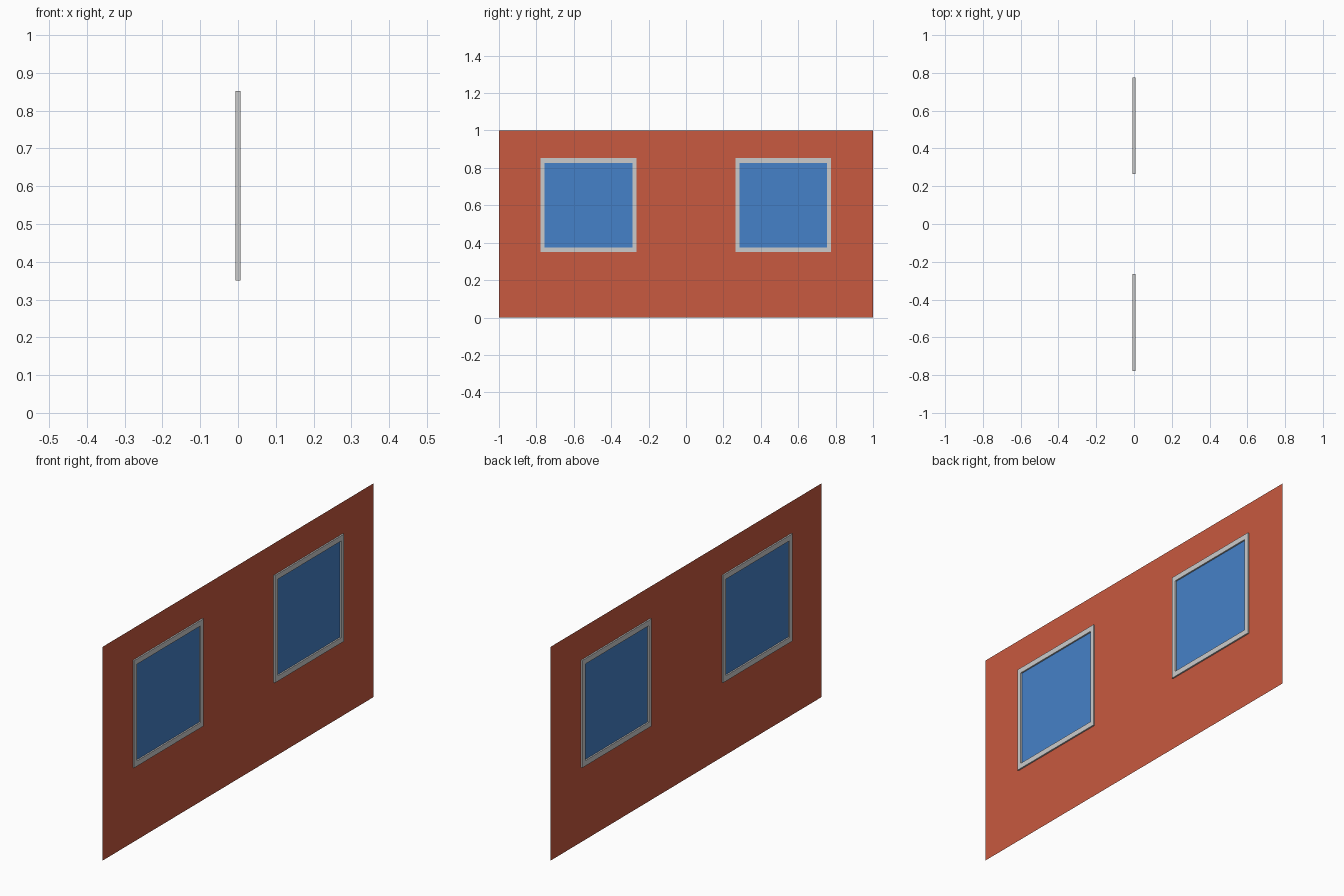
import bpy, bmesh

if "Cube" in bpy.data.objects:
    bpy.data.objects.remove(bpy.data.objects["Cube"])

WINDOW_YS = [(-0.777, -0.265), (0.264, 0.775)]
Z0, Z1 = 0.35, 0.852
BORDER_Y, BORDER_Z = 0.021, 0.025
HALF_DEPTH = 0.007


def material(name, rgb):
    m = bpy.data.materials.new(name)
    m.diffuse_color = (*rgb, 1)
    m.use_nodes = True
    m.node_tree.nodes["Principled BSDF"].inputs["Base Color"].default_value = m.diffuse_color
    return m


def finish(bm, name, mat=None):
    me = bpy.data.meshes.new(name)
    bm.to_mesh(me)
    bm.free()
    ob = bpy.data.objects.new(name, me)
    bpy.context.collection.objects.link(ob)
    if mat:
        me.materials.append(mat)
    return ob


def rect(bm, x, y0, y1, z0, z1):
    return [bm.verts.new((x, y, z)) for y, z in ((y0, z0), (y1, z0), (y1, z1), (y0, z1))]


brick = material("brick_red", (0.58, 0.10, 0.05))
blue = material("glass_blue", (0.06, 0.22, 0.58))

# Wall: flat sheet of cells with the two window openings left out
bm = bmesh.new()
ys = [-1] + [y for pair in WINDOW_YS for y in pair] + [1]
zs = [0, Z0, Z1, 1]
grid = [[bm.verts.new((0, y, z)) for z in zs] for y in ys]
for i in range(len(ys) - 1):
    for j in range(len(zs) - 1):
        if j == 1 and i in (1, 3):
            continue
        bm.faces.new((grid[i][j], grid[i + 1][j], grid[i + 1][j + 1], grid[i][j + 1]))
finish(bm, "wall", brick)

for side, (y0, y1) in zip(("left", "right"), WINDOW_YS):
    inner = (y0 + BORDER_Y, y1 - BORDER_Y, Z0 + BORDER_Z, Z1 - BORDER_Z)

    # Window frame: rectangular ring standing proud on both sides
    bm = bmesh.new()
    loops = [rect(bm, HALF_DEPTH, y0, y1, Z0, Z1), rect(bm, HALF_DEPTH, *inner),
             rect(bm, -HALF_DEPTH, *inner), rect(bm, -HALF_DEPTH, y0, y1, Z0, Z1)]
    for a, b in zip(loops, loops[1:] + loops[:1]):
        for k in range(4):
            n = (k + 1) % 4
            bm.faces.new((a[k], a[n], b[n], b[k]))
    bmesh.ops.recalc_face_normals(bm, faces=bm.faces)
    finish(bm, side + "_window_frame")

    # Glass pane in the plane of the wall
    bm = bmesh.new()
    bm.faces.new(rect(bm, 0, *inner))
    finish(bm, side + "_window_glass", blue)
